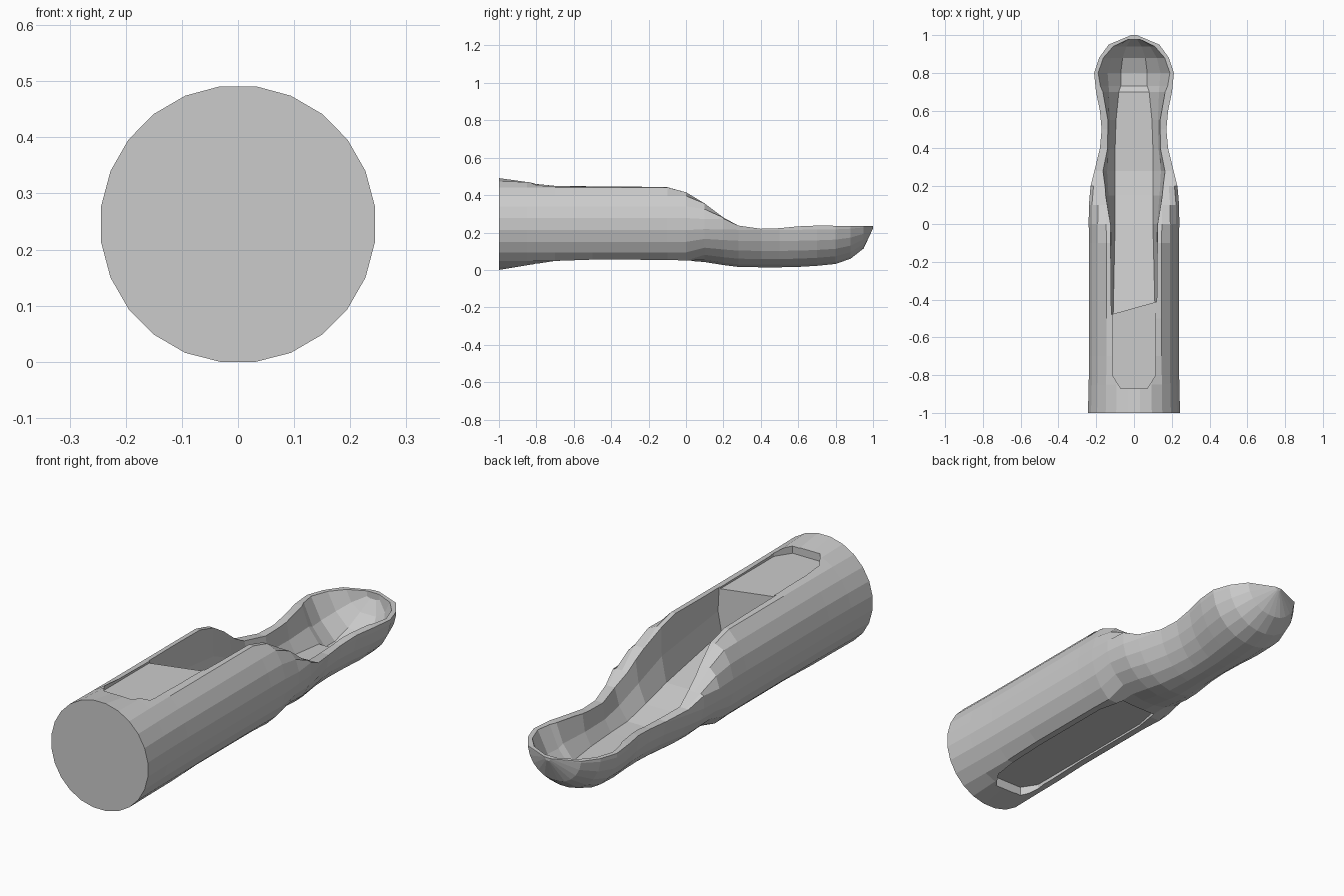
import bpy, bmesh
from math import cos, sin, pi

if "Cube" in bpy.data.objects:
    bpy.data.objects.remove(bpy.data.objects["Cube"])


def loft(name, rings):
    """Skin a closed solid through a list of equal-length rings."""
    bm = bmesh.new()
    loops = [[bm.verts.new(p) for p in ring] for ring in rings]
    n = len(loops[0])
    for a, b in zip(loops, loops[1:]):
        for i in range(n):
            j = (i + 1) % n
            bm.faces.new((a[i], a[j], b[j], b[i]))
    bm.faces.new(loops[0])
    bm.faces.new(loops[-1])
    bmesh.ops.recalc_face_normals(bm, faces=bm.faces[:])
    mesh = bpy.data.meshes.new(name)
    bm.to_mesh(mesh)
    bm.free()
    obj = bpy.data.objects.new(name, mesh)
    bpy.context.collection.objects.link(obj)
    return obj


def cut(target, cutter):
    mod = target.modifiers.new("cut", 'BOOLEAN')
    mod.operation = 'DIFFERENCE'
    mod.solver = 'EXACT'
    mod.object = cutter
    bpy.context.view_layer.objects.active = target
    bpy.ops.object.modifier_apply(modifier=mod.name)
    bpy.data.objects.remove(cutter)


def body_ring(y, w, bottom, top, rz, sides=24):
    """Ellipse about z = 0.245, flattened at the given bottom and top."""
    ring = []
    for i in range(sides):
        a = 2 * pi * (i + 0.5) / sides
        z = 0.245 + rz * sin(a)
        ring.append((w * cos(a), y, min(max(z, bottom), top)))
    return ring


# Outer shell: round handle, neck and scoop (y, half width, bottom, top)
stations = [
    (-1.0, .246, .0, .492), (-.85, .242, .025, .47), (-.7, .24, .048, .455),
    (-.5, .24, .055, .45), (-.1, .24, .054, .443), (0, .242, .05, .415),
    (.1, .241, .042, .355), (.2, .232, .026, .28), (.28, .212, .016, .237),
    (.4, .182, .014, .22), (.5, .173, .014, .223), (.6, .182, .016, .233),
    (.7, .203, .022, .237), (.8, .213, .032, .236), (.88, .186, .06, .235),
    (.95, .135, .115, .235), (1.0, .015, .222, .235)]
body = loft("scoop_body", [
    body_ring(y, w, b, t, .248 if y < .05 else .249 - b)
    for y, w, b, t in stations])

# Shallow flats on the top and underside of the handle
flat = [(-.87, .07), (-.80, .115), (-.1, .115), (.03, .09)]
for name, z0, z1 in (("top_flat_cutter", .438, .6),
                     ("bottom_flat_cutter", -.1, .064)):
    cut(body, loft(name, [[(-w, y, z0), (w, y, z0), (w, y, z1), (-w, y, z1)]
                          for y, w in flat]))


def trough_ring(y, rim, floor, top, bottom, skew):
    mid = (rim + floor) / 2 + .01
    half = [(floor, bottom), (mid, (top + bottom) / 2 - .01),
            (rim, top), (rim, .7)]
    pts = half + [(-x, z) for x, z in reversed(half)]
    return [(x, y + skew * x, z) for x, z in pts]


# Channel and bowl (y, rim half width, floor half width, rim z, floor z)
trough = [
    (-.445, .12, .11, .45, .24), (0, .125, .1, .42, .17),
    (.15, .15, .1, .32, .13), (.28, .165, .1, .24, .1),
    (.4, .14, .1, .22, .095), (.55, .138, .095, .225, .09),
    (.7, .165, .08, .235, .085), (.73, .178, .07, .235, .062),
    (.8, .19, .07, .235, .062), (.88, .162, .06, .235, .095),
    (.94, .11, .04, .235, .15), (.978, .03, .015, .235, .205)]
cut(body, loft("trough_cutter", [
    trough_ring(*s, .28 if i == 0 else 0) for i, s in enumerate(trough)]))
